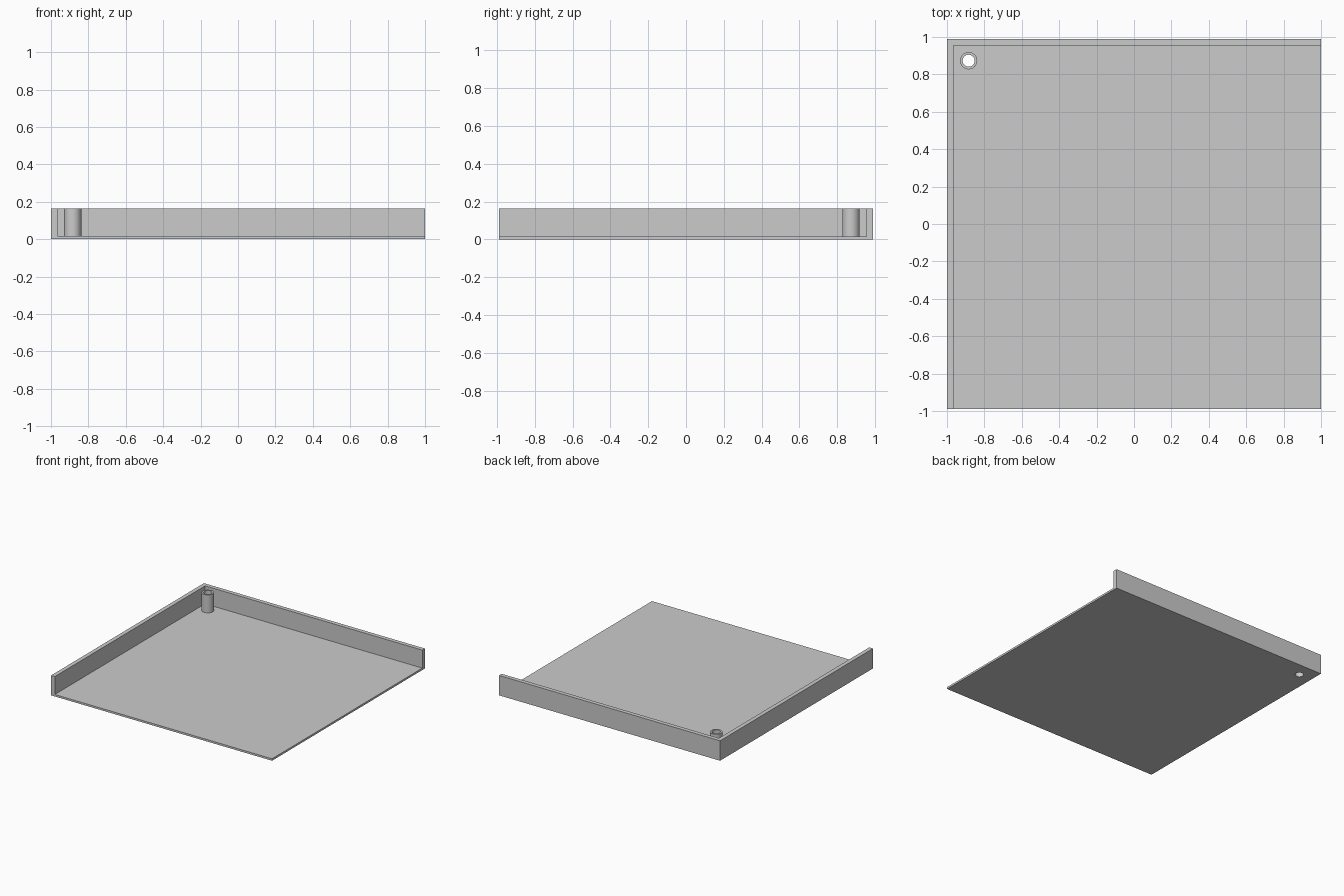
import bpy, bmesh
from math import cos, sin, tau

cube = bpy.data.objects.get("Cube")
if cube:
    bpy.data.objects.remove(cube, do_unlink=True)

# Main dimensions
HALF_X, HALF_Y = 1.0, 0.988
WALL, FLOOR, TOP = 0.034, 0.016, 0.163
INNER_X, INNER_Y = -HALF_X + WALL, HALF_Y - WALL
POST_X, POST_Y = -0.884, 0.873
POST_R, BORE_R = 0.046, 0.032

grey = bpy.data.materials.new("plain grey")
grey.use_nodes = True
colour = (0.6, 0.6, 0.6, 1)
grey.diffuse_color = colour
grey.node_tree.nodes["Principled BSDF"].inputs["Base Color"].default_value = colour


def circle(radius, sides=48):
    return [(POST_X + radius * cos(tau * i / sides),
             POST_Y + radius * sin(tau * i / sides)) for i in range(sides)]


def prism(name, outlines, z0, z1):
    """Solid between two heights; outlines after the first are holes."""
    bm = bmesh.new()
    levels = []
    for z in (z0, z1):
        rings = [[bm.verts.new((x, y, z)) for x, y in pts] for pts in outlines]
        edges = [bm.edges.new((a, b)) for r in rings for a, b in zip(r, r[1:] + r[:1])]
        bmesh.ops.triangle_fill(bm, edges=edges, use_beauty=True, normal=(0, 0, 1))
        levels.append(rings)
    for low, high in zip(*levels):
        for i in range(len(low)):
            j = (i + 1) % len(low)
            bm.faces.new((low[i], low[j], high[j], high[i]))
    bmesh.ops.recalc_face_normals(bm, faces=bm.faces[:])
    mesh = bpy.data.meshes.new(name)
    bm.to_mesh(mesh)
    bm.free()
    mesh.materials.append(grey)
    obj = bpy.data.objects.new(name, mesh)
    bpy.context.collection.objects.link(obj)
    return obj


# Floor panel with the bore passing through it
floor_outline = [(INNER_X, -HALF_Y), (HALF_X, -HALF_Y),
                 (HALF_X, INNER_Y), (INNER_X, INNER_Y)]
floor = prism("floor_panel", [floor_outline, circle(BORE_R)], 0, FLOOR)

# L-shaped wall along the back and one side
wall_outline = [(-HALF_X, -HALF_Y), (INNER_X, -HALF_Y), (INNER_X, INNER_Y),
                (HALF_X, INNER_Y), (HALF_X, HALF_Y), (-HALF_X, HALF_Y)]
prism("corner_wall", [wall_outline], 0, TOP)

# Hollow screw post in the corner
post = prism("screw_post", [circle(POST_R), circle(BORE_R)], FLOOR, TOP)

# Smooth round surfaces, crisp rims
for obj in (floor, post):
    bpy.ops.object.select_all(action="DESELECT")
    obj.select_set(True)
    bpy.context.view_layer.objects.active = obj
    bpy.ops.object.shade_smooth_by_angle()
